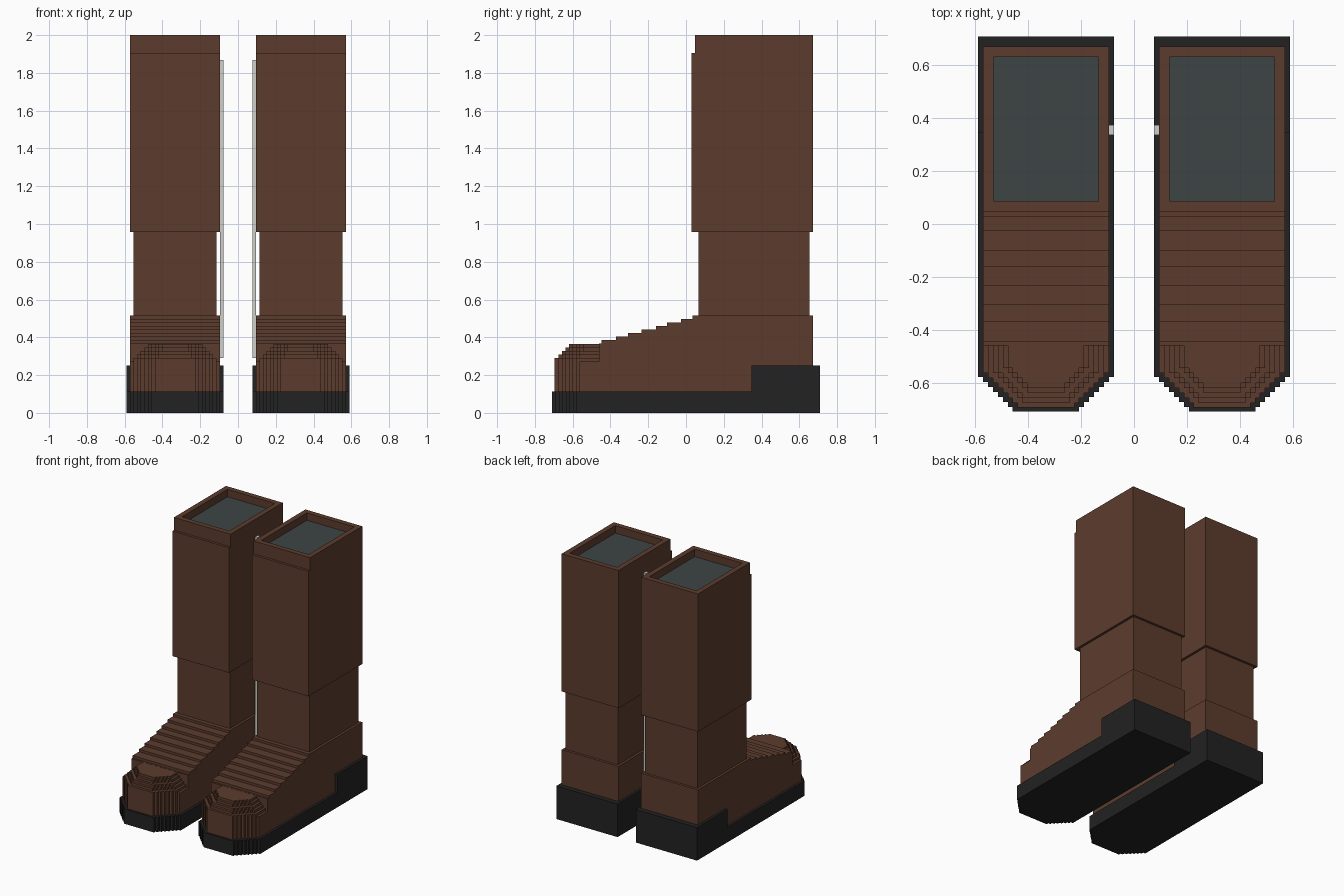
import bpy
import bmesh

if "Cube" in bpy.data.objects:
    bpy.data.objects.remove(bpy.data.objects["Cube"], do_unlink=True)

V = 0.0187          # block size
CX = 0.333          # centre of each boot in x
HW = 0.238          # half width of the leather


def material(name, rgb):
    m = bpy.data.materials.new(name)
    m.use_nodes = True
    m.diffuse_color = (*rgb, 1)
    m.node_tree.nodes["Principled BSDF"].inputs["Base Color"].default_value = (*rgb, 1)
    return m


LEATHER = material("brown leather", (0.107, 0.045, 0.027))
RUBBER = material("black rubber", (0.016, 0.016, 0.016))
LINING = material("slate lining", (0.048, 0.058, 0.058))
METAL = material("pale zip", (0.62, 0.62, 0.60))


def finish(bm, name, *mats):
    bmesh.ops.recalc_face_normals(bm, faces=bm.faces[:])
    me = bpy.data.meshes.new(name)
    bm.to_mesh(me)
    bm.free()
    for m in mats:
        me.materials.append(m)
    ob = bpy.data.objects.new(name, me)
    bpy.context.collection.objects.link(ob)
    return ob


def add_prism(bm, points, direction):
    """Fill an outline and extrude it along a direction."""
    face = bm.faces.new([bm.verts.new(p) for p in points])
    ext = bmesh.ops.extrude_face_region(bm, geom=[face], use_keep_orig=True)
    verts = [g for g in ext["geom"] if isinstance(g, bmesh.types.BMVert)]
    bmesh.ops.translate(bm, verts=verts, vec=direction)


def add_box(bm, x0, x1, y0, y1, z0, z1):
    add_prism(bm, [(x0, y0, z0), (x1, y0, z0), (x1, y1, z0), (x0, y1, z0)], (0, 0, z1 - z0))


def add_stepped_toe(bm, cx, hw, back, front, steps, z0, z1):
    """Slab whose two front corners are cut as a 45 degree staircase."""
    corner = []
    for i in range(steps):
        corner.append((hw - i * V, front + (steps - i) * V))
        corner.append((hw - (i + 1) * V, front + (steps - i) * V))
    corner.append((hw - steps * V, front))
    half = [(hw, back)] + corner
    outline = half + [(-x, y) for x, y in reversed(half)]
    add_prism(bm, [(cx + x, y, z0) for x, y in outline], (0, 0, z1 - z0))


def build_boot(side, s):
    cx = s * CX
    x0, x1 = cx - HW, cx + HW

    # sole with raised heel
    bm = bmesh.new()
    add_stepped_toe(bm, cx, HW + V, 0.71, -0.71, 7, 0, 0.112)
    finish(bm, side + "_sole", RUBBER)
    bm = bmesh.new()
    add_box(bm, x0 - V, x1 + V, 0.347, 0.71, 0.112, 0.25)
    finish(bm, side + "_heel", RUBBER)

    # foot body: stepped instep profile extruded across the width
    top = 0.516
    fronts = [0.035, -0.027, -0.1, -0.16, -0.235, -0.306, -0.37, -0.447]
    profile = [(0.672, 0.112), (0.672, top)]
    for i, y in enumerate(fronts):
        profile += [(y, top - i * V), (y, top - (i + 1) * V)]
    profile += [(-0.46, top - 8 * V), (-0.46, 0.112)]
    bm = bmesh.new()
    add_prism(bm, [(x0, y, z) for y, z in profile], (2 * HW, 0, 0))
    finish(bm, side + "_foot", LEATHER)

    # toe cap: layers stepping inwards towards the top
    bm = bmesh.new()
    for k in range(6):
        z0 = 0.112 if k == 0 else 0.272 + (k - 1) * V
        add_stepped_toe(bm, cx, HW - k * V, -0.46, -0.695 + max(0, k - 1) * V,
                        round(7 - k * 0.6), z0, 0.272 + k * V)
    finish(bm, side + "_toe_cap", LEATHER)

    # ankle and shaft
    bm = bmesh.new()
    add_box(bm, x0 + V, x1 - V, 0.066, 0.653, top, 0.957)
    finish(bm, side + "_ankle", LEATHER)
    bm = bmesh.new()
    add_box(bm, x0, x1, 0.029, 0.672, 0.957, 1.904)
    finish(bm, side + "_shaft", LEATHER)

    # collar with sunken lining
    bm = bmesh.new()
    add_box(bm, x0, x1, 0.048, 0.672, 1.904, 2.0)
    bmesh.ops.recalc_face_normals(bm, faces=bm.faces[:])
    lid = max(bm.faces, key=lambda f: f.calc_center_median().z)
    bmesh.ops.inset_region(bm, faces=[lid], thickness=3 * V)
    ext = bmesh.ops.extrude_discrete_faces(bm, faces=[lid])["faces"][0]
    bmesh.ops.translate(bm, verts=ext.verts[:], vec=(0, 0, -3 * V))
    # walls of the pocket
    rim = [e for e in bm.edges if e.is_boundary and all(v.co.z > 1.99 for v in e.verts)]
    low = [e for e in bm.edges if e.is_boundary and all(v.co.z < 1.99 for v in e.verts)]
    if rim and low:
        bmesh.ops.bridge_loops(bm, edges=rim + low)
    ext.material_index = 1
    finish(bm, side + "_collar", LEATHER, LINING)

    # zip on the inner side
    inner = sorted((s * (CX - HW), s * (CX - HW - V)))
    bm = bmesh.new()
    add_box(bm, inner[0], inner[1], 0.337, 0.374, 0.29, 1.867)
    finish(bm, side + "_zip", METAL)


for side, s in (("left", 1), ("right", -1)):
    build_boot(side, s)
